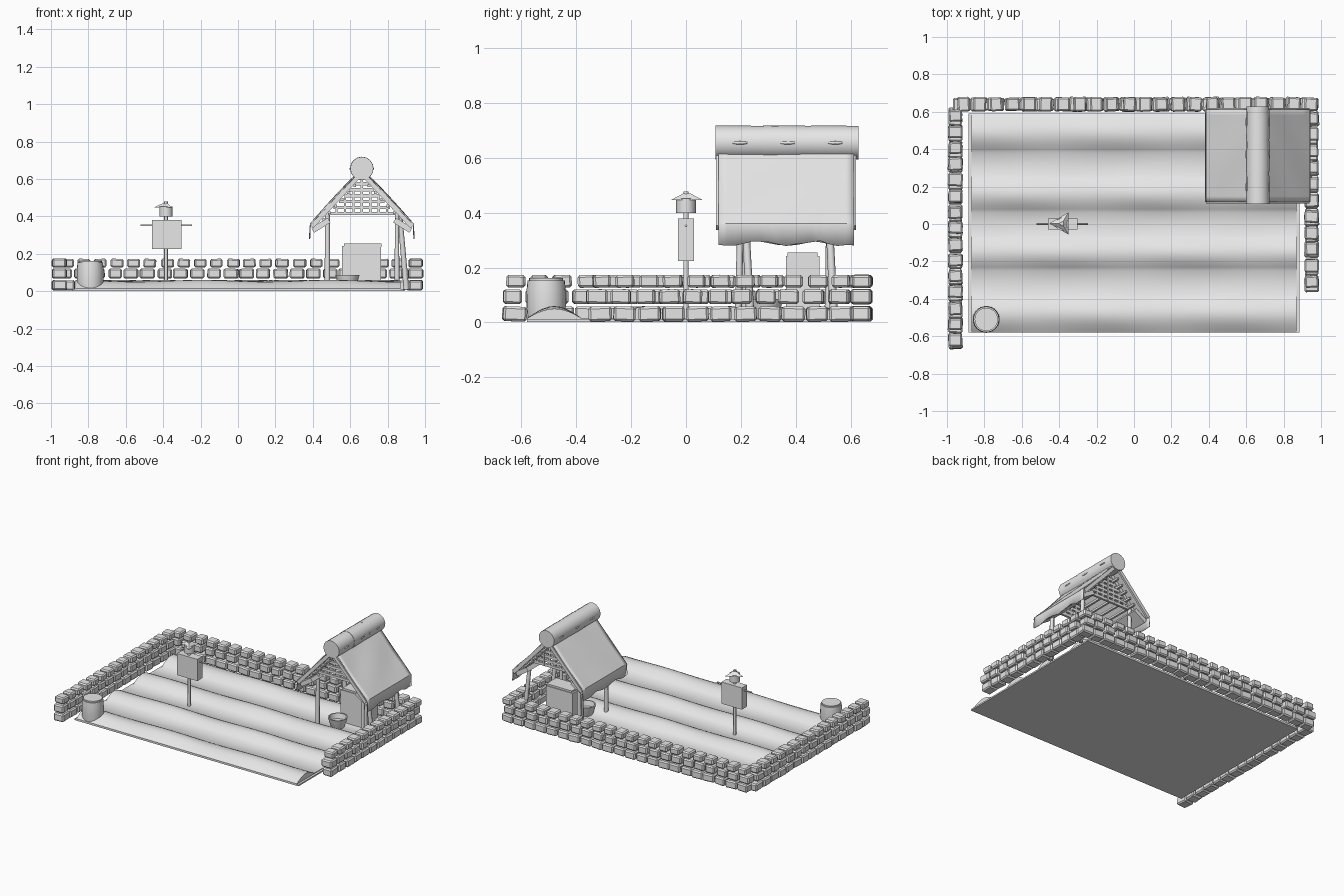
import bpy, bmesh, math, random
from mathutils import Matrix, Vector

random.seed(4)
if "Cube" in bpy.data.objects:
    bpy.data.objects.remove(bpy.data.objects["Cube"])

grey = bpy.data.materials.new("light_grey")
grey.use_nodes = True
grey.diffuse_color = (0.8, 0.8, 0.8, 1)
grey.node_tree.nodes["Principled BSDF"].inputs["Base Color"].default_value = (0.8, 0.8, 0.8, 1)


def finish(name, bm, smooth=0):
    bmesh.ops.recalc_face_normals(bm, faces=bm.faces[:])
    mesh = bpy.data.meshes.new(name)
    bm.to_mesh(mesh)
    bm.free()
    mesh.materials.append(grey)
    obj = bpy.data.objects.new(name, mesh)
    bpy.context.collection.objects.link(obj)
    if smooth:
        bpy.ops.object.select_all(action='DESELECT')
        obj.select_set(True)
        bpy.context.view_layer.objects.active = obj
        bpy.ops.object.shade_smooth_by_angle(angle=math.radians(smooth))
    return obj


def add_box(bm, centre, size, rot=None):
    m = Matrix.Translation(centre) @ (rot or Matrix()) @ Matrix.Diagonal((*size, 1))
    return bmesh.ops.create_cube(bm, size=1, matrix=m)["verts"]


def add_rod(bm, a, b, r1, r2=None, sides=8):
    a, b = Vector(a), Vector(b)
    rot = Vector((0, 0, 1)).rotation_difference(b - a).to_matrix().to_4x4()
    bmesh.ops.create_cone(bm, cap_ends=True, segments=sides, radius1=r1,
                          radius2=r1 if r2 is None else r2, depth=(b - a).length,
                          matrix=Matrix.Translation((a + b) / 2) @ rot)


def add_beam(bm, a, b, width, thick):
    """Rectangular bar between two points, width along y."""
    a, b = Vector(a), Vector(b)
    d = b - a
    rot = Matrix.Rotation(-math.atan2(d.z, d.x), 4, 'Y')
    add_box(bm, (a + b) / 2, (d.length, width, thick), rot)


def lathe(name, centre, profile, sides=24):
    bm = bmesh.new()
    rings = [[bm.verts.new((centre[0] + r * math.cos(2 * math.pi * k / sides),
                            centre[1] + r * math.sin(2 * math.pi * k / sides), z))
              for k in range(sides)] for r, z in profile]
    for lo, hi in zip(rings, rings[1:]):
        for k in range(sides):
            n = (k + 1) % sides
            bm.faces.new((lo[k], lo[n], hi[n], hi[k]))
    bm.faces.new(rings[0])
    bm.faces.new(rings[-1])
    return finish(name, bm, 40)


# Soil bed: arched furrow profile swept along x, with gentle waves
STEPS = 24
profile = [(-0.58, 0.012)]
for y0, y1 in ((-0.58, -0.38), (-0.25, -0.06), (0.06, 0.26), (0.38, 0.59)):
    for k in range(11):
        profile.append((y0 + (y1 - y0) * k / 10, 0.015 + 0.04 * math.sin(math.pi * k / 10)))
profile.append((0.59, 0.012))
bm = bmesh.new()
rows = []
for i in range(STEPS + 1):
    x = -0.87 + 1.74 * i / STEPS
    row = [bm.verts.new((x, y, 0.015 + (z - 0.015) * (1 + 0.12 * math.sin(9 * x + 6 * y))))
           for y, z in profile[1:-1]]
    rows.append([bm.verts.new((x, -0.58, 0.003))] + row + [bm.verts.new((x, 0.59, 0.003))])
for p, q in zip(rows, rows[1:]):
    for j in range(len(p)):
        n = (j + 1) % len(p)
        bm.faces.new((p[j], p[n], q[n], q[j]))
for end in (rows[0], rows[-1]):
    bm.faces.new(end)
finish("soil_furrows", bm, 40)

bm = bmesh.new()
add_box(bm, (0, 0.005, 0.006), (1.77, 1.17, 0.01))
finish("ground_plate", bm)


# Stone walls: three staggered courses of bevelled, slightly crooked blocks
def stone_wall(name, start, end, count):
    start, end = Vector(start), Vector(end)
    step = (end - start) / count
    heading = math.atan2(step.y, step.x)
    bm = bmesh.new()
    for course, (z, height, fill) in enumerate(((0.031, 0.054, 0.96), (0.094, 0.053, 0.84),
                                                (0.15, 0.046, 0.78))):
        shift = 0.35 if course == 1 else 0.5
        for k in range(count):
            pos = start + step * (k + shift + random.uniform(-0.04, 0.04))
            rot = Matrix.Rotation(heading + random.uniform(-0.07, 0.07), 4, 'Z')
            rot = rot @ Matrix.Rotation(random.uniform(-0.04, 0.04), 4, 'Y')
            length = step.length * fill * random.uniform(0.92, 1.06)
            add_box(bm, (pos.x, pos.y, z), (length, random.uniform(0.068, 0.08), height), rot)
    bmesh.ops.bevel(bm, geom=bm.edges[:], offset=0.008, segments=1, affect='EDGES')
    finish(name, bm)


stone_wall("back_wall", (-0.955, 0.64), (0.99, 0.64), 22)
stone_wall("right_wall", (-0.955, -0.665), (-0.955, 0.62), 15)
stone_wall("left_wall", (0.95, -0.355), (0.95, 0.61), 11)

# Barrel in the front corner
lathe("barrel", (-0.79, -0.51), [(0.066, 0.005), (0.072, 0.06), (0.071, 0.12), (0.068, 0.153),
                                 (0.062, 0.153), (0.062, 0.162)])

# Scarecrow
SX = -0.385
bm = bmesh.new()
add_rod(bm, (SX, 0, 0.01), (SX, 0, 0.478), 0.01)
finish("scarecrow_post", bm, 50)
bm = bmesh.new()
add_rod(bm, (-0.52, 0, 0.352), (-0.245, 0, 0.352), 0.005)
finish("scarecrow_arms", bm, 50)
bm = bmesh.new()
add_box(bm, (SX + 0.004, 0, 0.302), (0.16, 0.058, 0.155))
finish("scarecrow_body", bm)
bm = bmesh.new()
add_rod(bm, (SX, 0, 0.4), (SX, 0, 0.452), 0.036, sides=10)
finish("scarecrow_head", bm, 40)
bm = bmesh.new()
bmesh.ops.create_cone(bm, cap_ends=True, segments=3, radius1=0.068, radius2=0.016, depth=0.024,
                      matrix=Matrix.Translation((SX, 0.003, 0.458)) @ Matrix.Rotation(math.pi / 2, 4, 'Z'))
bm.verts.ensure_lookup_table()
top = max(bm.verts, key=lambda v: v.co.y)
if top.co.y < 0.06:
    bmesh.ops.rotate(bm, verts=bm.verts[:], cent=(SX, 0.003, 0), matrix=Matrix.Rotation(math.pi / 6, 3, 'Z'))
finish("scarecrow_hat", bm)

# Shelter posts
CX = 0.662
bm = bmesh.new()
for y in (0.215, 0.52):
    add_rod(bm, (0.478, y, 0.01), (0.478, y + 0.005, 0.42), 0.015, 0.013)
    add_rod(bm, (0.9, y + 0.02, 0.01), (0.865, y, 0.41), 0.015, 0.013)
add_rod(bm, (0.85, 0.19, 0.01), (0.85, 0.2, 0.42), 0.013, 0.011)
finish("shelter_posts", bm, 50)

# Thatch: one sagging sheet per side, bent down at the eave
for side, name in ((1, "left_thatch"), (-1, "right_thatch")):
    bm = bmesh.new()
    rows = []
    for i in range(17):
        y = 0.118 + 0.495 * i / 16
        row = []
        for k in range(9):
            t = k / 8
            sag = 0.006 * math.sin(14 * y + 5 * t) * math.sin(math.pi * t)
            row.append(bm.verts.new((CX + side * (0.01 + 0.265 * t), y, 0.645 - 0.285 * t + sag)))
        drop = 0.288 + 0.008 * math.sin(30 * y) + random.uniform(-0.003, 0.003)
        row.append(bm.verts.new((CX + side * 0.279, y, drop)))
        rows.append(row)
    for p, q in zip(rows, rows[1:]):
        for k in range(9):
            bm.faces.new((p[k], p[k + 1], q[k + 1], q[k]))
    sheet = finish(name, bm, 35)
    thick = sheet.modifiers.new("thickness", 'SOLIDIFY')
    thick.thickness = 0.006
    thick.offset = 0

# Rafters, edge boards and eave boards under the thatch
rafters, eaves, battens = bmesh.new(), bmesh.new(), bmesh.new()
for side in (-1, 1):
    for y in (0.117, 0.2, 0.53, 0.613):
        add_beam(rafters, (CX + side * 0.01, y, 0.622), (CX + side * 0.268, y, 0.345), 0.014, 0.024)
    add_beam(eaves, (CX + side * 0.175, 0.365, 0.38), (CX + side * 0.262, 0.365, 0.325), 0.46, 0.03)
    for k in range(6):
        t = 0.15 + 0.13 * k
        add_box(battens, (CX + side * 0.258 * t, 0.365, 0.605 - 0.277 * t), (0.014, 0.44, 0.014))
finish("rafters", rafters)
finish("eave_boards", eaves)
finish("roof_battens", battens)

# Woven gable slats at both ends
bm = bmesh.new()
for y in (0.205, 0.525):
    for k in range(6):
        z = 0.415 + 0.032 * k
        half = (0.615 - z) * 0.9
        add_box(bm, (CX, y, z), (2 * half, 0.016, 0.018))
    for k in range(-3, 4):
        high = 0.6 - abs(k) * 0.05
        add_box(bm, (CX + k * 0.045, y + 0.004, (0.41 + high) / 2), (0.012, 0.01, high - 0.41))
finish("gable_slats", bm)

# Ridge log in three sections with small knots
bm = bmesh.new()
for k in range(3):
    y = 0.107 + 0.174 * k
    add_rod(bm, (CX, y, 0.656), (CX, y + 0.174, 0.656), 0.062 + 0.001 * (k % 2), 0.061, sides=16)
    for side in (-1, 1):
        m = Matrix.Translation((CX + side * 0.06, y + 0.09, 0.655)) @ Matrix.Diagonal((0.006, 0.032, 0.006, 1))
        bmesh.ops.create_uvsphere(bm, u_segments=8, v_segments=6, radius=1, matrix=m)
finish("ridge_log", bm, 30)

# Chest with lid, and a bowl in front of it
bm = bmesh.new()
add_box(bm, (0.66, 0.425, 0.125), (0.208, 0.122, 0.235))
finish("chest", bm)
bm = bmesh.new()
add_box(bm, (0.667, 0.425, 0.246), (0.2, 0.11, 0.018))
finish("chest_lid", bm)
lathe("bowl", (0.585, 0.29), [(0.042, 0.015), (0.055, 0.05), (0.064, 0.085), (0.056, 0.085),
                              (0.048, 0.05)], 16)
